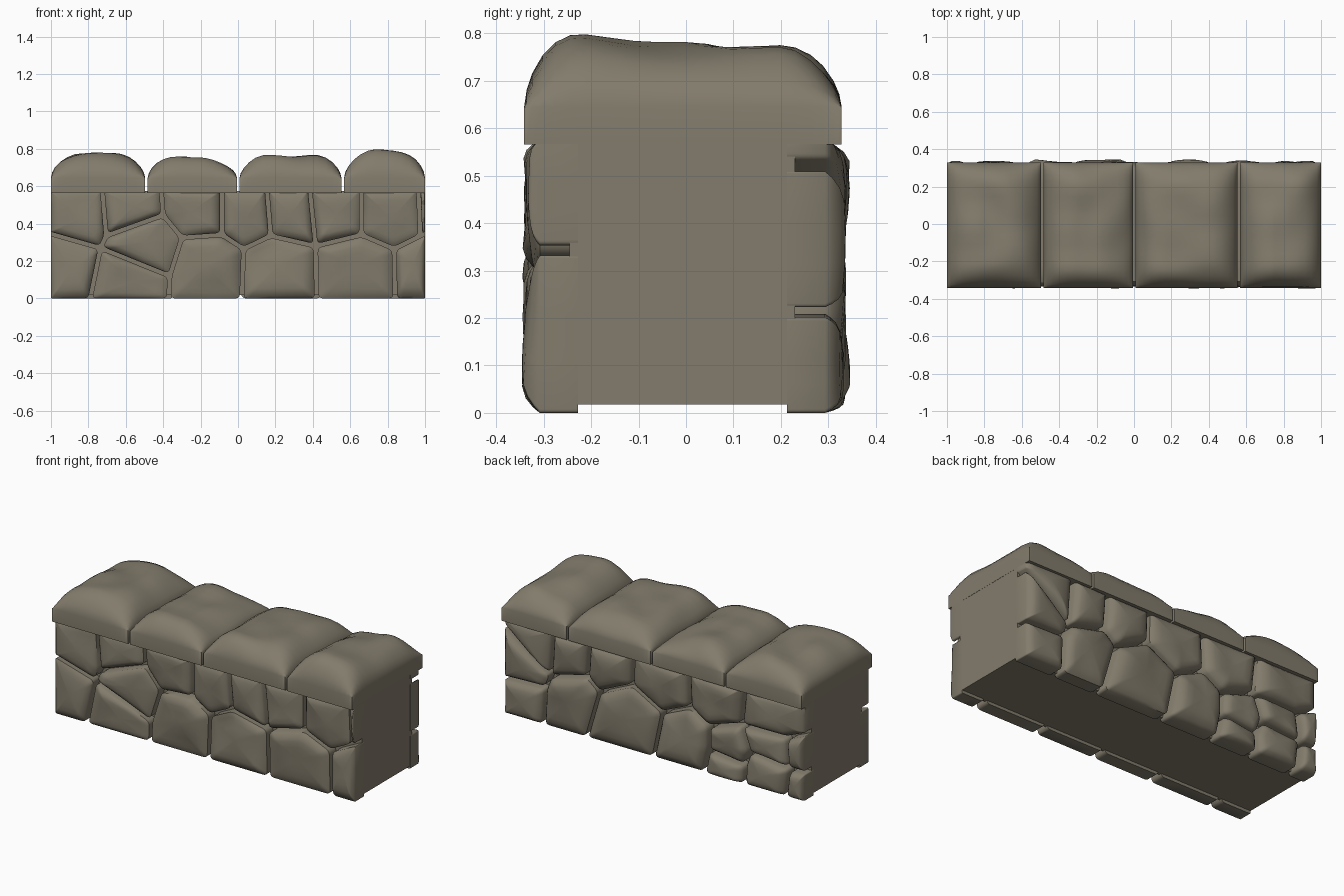
import bpy, bmesh, math, random
from mathutils import Vector, noise

if "Cube" in bpy.data.objects:
    bpy.data.objects.remove(bpy.data.objects["Cube"])

random.seed(4)
stone_mat = bpy.data.materials.new("warm grey stone")
stone_mat.diffuse_color = (0.225, 0.2, 0.15, 1)
stone_mat.use_nodes = True
stone_mat.node_tree.nodes["Principled BSDF"].inputs["Base Color"].default_value = stone_mat.diffuse_color


def finish(bm, name):
    bmesh.ops.recalc_face_normals(bm, faces=bm.faces)
    me = bpy.data.meshes.new(name)
    bm.to_mesh(me)
    bm.free()
    me.materials.append(stone_mat)
    me.shade_smooth()
    me.set_sharp_from_angle(angle=math.radians(45))
    ob = bpy.data.objects.new(name, me)
    bpy.context.collection.objects.link(ob)
    return ob


TOP = 0.575


def on_border(a, b):
    return (abs(a.x) > .999 and abs(b.x) > .999 and a.x * b.x > 0) or \
        (a.y < .001 and b.y < .001) or (a.y > TOP - .001 and b.y > TOP - .001)


def inset_polygon(pts, gap):
    """Move inner edges in by half a joint; wall border edges stay put."""
    n, lines = len(pts), []
    for i in range(n):
        a, b = pts[i], pts[(i + 1) % n]
        d = (b - a).normalized()
        nrm = Vector((-d.y, d.x))
        lines.append((a + nrm * (0 if on_border(a, b) else gap), d))
    out = []
    for i in range(n):
        (p, d), (q, e) = lines[i - 1], lines[i]
        cr = d.x * e.y - d.y * e.x
        if abs(cr) < .05:
            out.append(q)
            continue
        w = q - p
        out.append(p + d * ((w.x * e.y - w.y * e.x) / cr))
    return out


def rounded_outline(pts):
    n, out = len(pts), []
    for i in range(n):
        p, a, b = pts[i], pts[i - 1], pts[(i + 1) % n]
        r = .008 if abs(p.x) > .999 or p.y > TOP - .001 else .025
        s = p + (a - p).normalized() * min(r, (a - p).length * .35)
        e = p + (b - p).normalized() * min(r, (b - p).length * .35)
        for k in range(5):
            t = k / 4
            out.append(s * (1 - t) ** 2 + p * 2 * t * (1 - t) + e * t * t)
        # two points along the straight run to the next corner
        c = b + (p - b).normalized() * min(.03, (p - b).length * .35)
        out += [e.lerp(c, 1 / 3), e.lerp(c, 2 / 3)]
    return out


def face_stone(name, coords, side):
    """One rubble stone: straight sides and a softly domed, uneven face."""
    pts = [Vector(c) for c in coords]
    area = sum(p.x * q.y - p.y * q.x for p, q in zip(pts, pts[1:] + pts[:1]))
    if area < 0:
        pts.reverse()
    ring = rounded_outline(inset_polygon(pts, .0105))
    c = sum(ring, Vector((0, 0))) / len(ring)
    root, rim = (.228, .308) if side < 0 else (.213, .293)
    ta, tb = random.uniform(-.07, .07), random.uniform(-.07, .07)
    bm, rows = bmesh.new(), []

    def depth(p, d, k):
        bump = noise.noise(Vector((p.x * 5, p.y * 5, side * 7))) * .016
        return side * min(.354, d + k * (bump + ta * (p.x - c.x) + tb * (p.y - c.y)))

    # (inset fraction towards the centre, depth, unevenness)
    face = .333 if side < 0 else .33
    rise = face - rim
    profile = [(0, root, 0), (0, rim, 0), (.07, rim + rise * .35, .3),
               (.18, rim + rise * .7, .7), (.32, rim + rise * .9, 1),
               (.55, face, 1), (.78, face + .002, 1)]
    for frac, d, k in profile:
        row = []
        for p in ring:
            q = p.lerp(c, frac)
            row.append(bm.verts.new((q.x, depth(q, d, k), q.y)))
        rows.append(row)
    n = len(ring)
    for r0, r1 in zip(rows, rows[1:]):
        for i in range(n):
            bm.faces.new((r0[i], r0[(i + 1) % n], r1[(i + 1) % n], r1[i]))
    bm.faces.new(rows[0])
    mid = bm.verts.new((c.x, depth(c, face + .002, 1), c.y))
    for i in range(n):
        bm.faces.new((rows[-1][i], rows[-1][(i + 1) % n], mid))
    finish(bm, name)


# Joints of the front face (x, z): T = top edge, B = bottom edge, others inside
T = lambda x: (x, TOP)
B = lambda x: (x, 0)
j1, j1b, j2, j3, j4 = (-.705, .335), (-.735, .27), (-.40, .445), (-.30, .325), (-.365, .12)
j5, j6, j7, j8 = (-.085, .34), (.03, .265), (.175, .335), (.415, .28)
j9, j10, j11 = (.66, .34), (.835, .265), (.975, .335)
front = [
    [T(-1), T(-.725), j1, j1b, (-1, .345)],
    [T(-.725), T(-.41), j2, j1],
    [j1, j2, j3, j4, j1b],
    [T(-.41), T(-.085), j5, j3, j2],
    [T(-.085), T(.155), j7, j6, j5],
    [T(.155), T(.385), j8, j7],
    [T(.385), T(.66), j9, j8],
    [T(.66), T(.965), j11, j10, j9],
    [T(.965), T(1), (1, .345), j11],
    [(-1, .345), j1b, B(-.79), B(-1)],
    [j1b, j4, B(-.37), B(-.79)],
    [j3, j5, j6, B(.02), B(-.37), j4],
    [j6, j7, j8, B(.42), B(.02)],
    [j8, j9, j10, B(.84), B(.42)],
    [j10, j11, (1, .345), B(1), B(.84)],
]
# Joints of the back face
k1, k2, k3, k4, k5 = (.695, .30), (.45, .36), (.37, .29), (.15, .39), (-.05, .28)
k6, k7, k8, k9 = (-.235, .36), (-.36, .28), (-.58, .35), (-.36, .14)
k10, k11, k12, k13 = (-.60, .11), (-.635, .20), (-.9, .17), (-.88, .35)
k14 = (.73, .22)
back = [
    [T(1), T(.675), k1, (1, .525)],
    [(1, .525), k1, k14, (1, .212)],
    [(1, .212), k14, B(.74), B(1)],
    [T(.675), T(.435), k2, k1],
    [k1, k2, k3, B(.455), B(.74), k14],
    [T(.435), T(.145), k4, k3, k2],
    [k3, k4, k5, B(.01), B(.455)],
    [T(.145), T(-.225), k6, k5, k4],
    [k5, k6, k7, k9, B(-.33), B(.01)],
    [T(-.225), T(-.60), k8, k7, k6],
    [k7, k8, k11, k10, k9],
    [k9, k10, B(-.60), B(-.33)],
    [k8, k13, k12, k11],
    [k11, k12, B(-.88), B(-.60), k10],
    [T(-.60), T(-1), (-1, .4), k13, k8],
    [k13, (-1, .4), (-1, .17), k12],
    [k12, (-1, .17), B(-1), B(-.88)],
]
for i, poly in enumerate(front):
    face_stone(f"front_stone_{i + 1}", poly, -1)
for i, poly in enumerate(back):
    face_stone(f"back_stone_{i + 1}", poly, 1)

# Mortar core behind the stones
bm = bmesh.new()
bmesh.ops.create_cube(bm, size=1)
for v in bm.verts:
    v.co = (v.co.x * 1.998, -.245 if v.co.y < 0 else .23, .018 if v.co.z < 0 else .57)
finish(bm, "mortar_core")


def cap_stone(name, x0, x1, height, slope_x, slope_y):
    """Coping block: vertical sides, pillow-rounded uneven top."""
    y0, y1, low, edge, rx, ry = -.341, .328, .565, .645, .17, .13
    steps = [0, .04, .13, .3, .5, .75, 1]

    def axis(a, b, r):
        mid = [a + r + (b - a - 2 * r) * k / 8 for k in range(1, 8)]
        return [a + s * r for s in steps] + mid + [b - s * r for s in reversed(steps)]

    def ease(d, r):
        return (1 - (1 - min(d / r, 1)) ** 2) ** .6

    xs, ys = axis(x0, x1, rx), axis(y0, y1, ry)
    cx = (x0 + x1) / 2
    bm, grid = bmesh.new(), []
    for x in xs:
        row = []
        for y in ys:
            k = ease(min(x - x0, x1 - x), rx) * ease(min(y - y0, y1 - y), ry)
            h = height - edge + slope_x * (x - cx) + slope_y * y
            h += noise.noise(Vector((x * 5, y * 5, 3))) * .028
            row.append(bm.verts.new((x, y, edge + k * h)))
        grid.append(row)
    for i in range(len(xs) - 1):
        for j in range(len(ys) - 1):
            bm.faces.new((grid[i][j], grid[i + 1][j], grid[i + 1][j + 1], grid[i][j + 1]))
    # drop the border to make the sides, then close the underside
    rim = [e for e in bm.edges if e.is_boundary]
    new = bmesh.ops.extrude_edge_only(bm, edges=rim)["geom"]
    for v in new:
        if isinstance(v, bmesh.types.BMVert):
            v.co.z = low
    bmesh.ops.holes_fill(bm, edges=[e for e in bm.edges if e.is_boundary], sides=0)
    finish(bm, name)


caps = [(-1, -.496, .768, -.02, -.04), (-.483, -.005, .748, -.06, -.02),
        (.008, .553, .757, .03, -.03), (.567, 1, .775, .03, -.08)]
for i, c in enumerate(caps):
    cap_stone(f"cap_stone_{i + 1}", *c)
